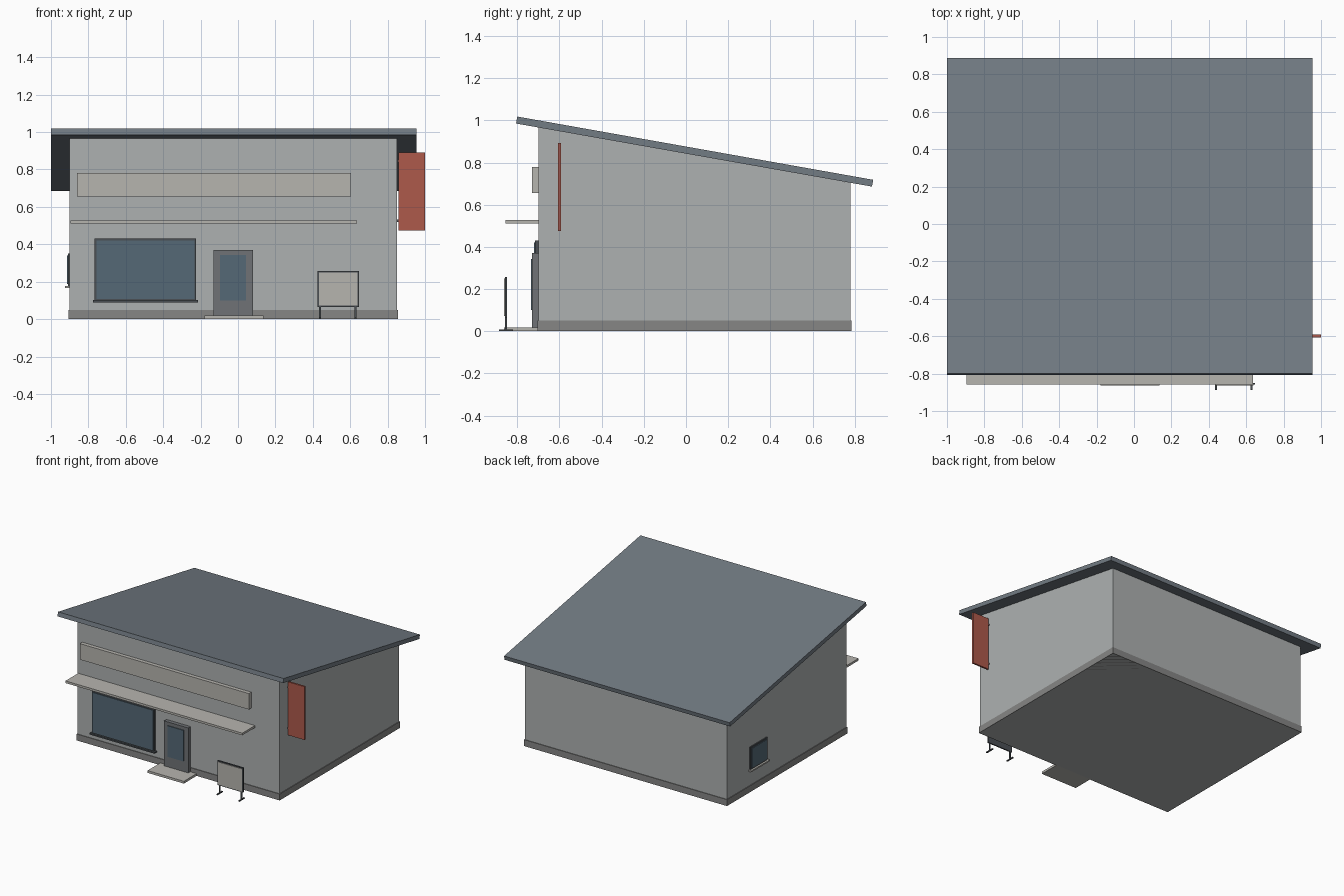
import bpy

if "Cube" in bpy.data.objects:
    bpy.data.objects.remove(bpy.data.objects["Cube"])


def material(name, rgb):
    m = bpy.data.materials.new(name)
    m.diffuse_color = (*rgb, 1)
    m.use_nodes = True
    m.node_tree.nodes["Principled BSDF"].inputs["Base Color"].default_value = m.diffuse_color
    return m


wall_mat = material("wall grey", (0.42, 0.44, 0.44))
plinth_mat = material("plinth grey", (0.24, 0.24, 0.235))
roof_mat = material("roof slate", (0.17, 0.20, 0.23))
trim_mat = material("pale trim", (0.47, 0.46, 0.43))
dark_mat = material("dark frame", (0.07, 0.08, 0.09))
door_mat = material("door grey", (0.16, 0.17, 0.18))
glass_mat = material("blue glass", (0.09, 0.14, 0.18))
red_mat = material("sign red", (0.42, 0.10, 0.07))


def extrude_x(name, profile, x0, x1, mat):
    """Solid from a (y, z) profile extruded along x."""
    n = len(profile)
    verts = [(x, y, z) for x in (x0, x1) for y, z in profile]
    faces = [tuple(reversed(range(n))), tuple(range(n, 2 * n))]
    faces += [(i, (i + 1) % n, n + (i + 1) % n, n + i) for i in range(n)]
    mesh = bpy.data.meshes.new(name)
    mesh.from_pydata(verts, [], faces)
    mesh.materials.append(mat)
    ob = bpy.data.objects.new(name, mesh)
    bpy.context.collection.objects.link(ob)
    return ob


def box(name, x, y, z, mat):
    return extrude_x(name, [(y[0], z[0]), (y[1], z[0]), (y[1], z[1]), (y[0], z[1])],
                     x[0], x[1], mat)


# Building shell and pent roof
extrude_x("walls", [(-0.70, 0), (0.78, 0), (0.78, 0.704), (-0.70, 0.967)],
          -0.90, 0.85, wall_mat)
box("plinth", (-0.905, 0.855), (-0.705, 0.785), (0, 0.05), plinth_mat)
extrude_x("roof", [(-0.806, 0.985), (0.882, 0.686), (0.888, 0.718), (-0.80, 1.018)],
          -1.0, 0.955, roof_mat)

# Fascia board and canopy
box("fascia_board", (-0.86, 0.605), (-0.73, -0.70), (0.655, 0.78), trim_mat)
box("canopy", (-0.895, 0.637), (-0.857, -0.70), (0.51, 0.527), trim_mat)

# Shop window
box("shop_window_frame", (-0.766, -0.224), (-0.715, -0.70), (0.10, 0.43), dark_mat)
box("shop_window_glass", (-0.757, -0.232), (-0.72, -0.71), (0.108, 0.421), glass_mat)
box("shop_window_sill", (-0.776, -0.214), (-0.73, -0.70), (0.09, 0.101), dark_mat)

# Door and step
box("door", (-0.13, 0.08), (-0.73, -0.70), (0.018, 0.37), door_mat)
box("door_glass", (-0.095, 0.042), (-0.736, -0.72), (0.10, 0.343), glass_mat)
box("door_step", (-0.18, 0.135), (-0.863, -0.70), (0, 0.018), trim_mat)

# Small side window
box("side_window_frame", (-0.909, -0.90), (0.29, 0.50), (0.175, 0.352), dark_mat)
box("side_window_glass", (-0.914, -0.905), (0.303, 0.487), (0.188, 0.34), glass_mat)
box("side_window_sill", (-0.924, -0.90), (0.28, 0.51), (0.165, 0.176), trim_mat)

# Projecting red sign on the right wall
box("side_sign", (0.859, 1.0), (-0.606, -0.592), (0.475, 0.892), red_mat)
for z in (0.52, 0.84):
    box("sign_bracket", (0.845, 0.87), (-0.603, -0.595), (z, z + 0.012), dark_mat)

# Standing board with legs and feet
box("board_frame", (0.424, 0.646), (-0.859, -0.849), (0.065, 0.258), dark_mat)
box("board_face", (0.432, 0.638), (-0.864, -0.855), (0.073, 0.25), trim_mat)
for x in (0.439, 0.629):
    box("board_leg", (x - 0.005, x + 0.005), (-0.858, -0.85), (0, 0.07), dark_mat)
    box("board_foot", (x - 0.005, x + 0.005), (-0.888, -0.82), (0, 0.008), dark_mat)
